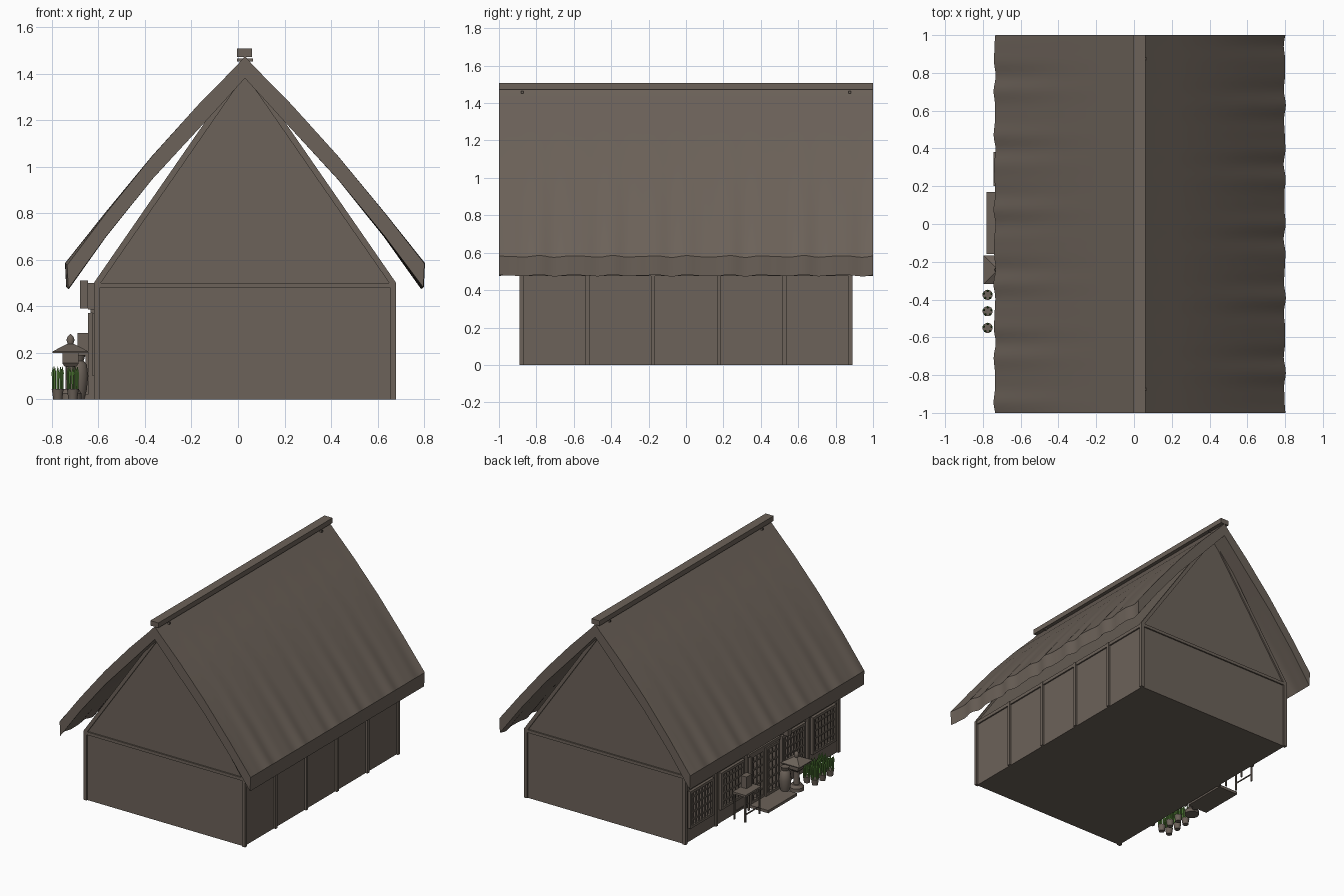
import bpy, bmesh, math
from mathutils import Matrix, Vector

cube = bpy.data.objects.get("Cube")
if cube:
    bpy.data.objects.remove(cube)


def material(name, rgb):
    m = bpy.data.materials.new(name)
    m.use_nodes = True
    m.diffuse_color = (*rgb, 1)
    m.node_tree.nodes["Principled BSDF"].inputs["Base Color"].default_value = (*rgb, 1)
    return m


BROWN = material("weathered brown", (0.15, 0.122, 0.1))
GREEN = material("leaf green", (0.11, 0.27, 0.05))


def finish(name, bm, mat=BROWN, smooth=False):
    bmesh.ops.recalc_face_normals(bm, faces=bm.faces)
    mesh = bpy.data.meshes.new(name)
    bm.to_mesh(mesh)
    bm.free()
    mesh.materials.append(mat)
    ob = bpy.data.objects.new(name, mesh)
    bpy.context.collection.objects.link(ob)
    if smooth:
        bpy.ops.object.select_all(action='DESELECT')
        ob.select_set(True)
        bpy.context.view_layer.objects.active = ob
        bpy.ops.object.shade_smooth_by_angle(angle=math.radians(35))
    return ob


def boxes(name, spans):
    """One object from boxes given as (x0, x1, y0, y1, z0, z1)."""
    bm = bmesh.new()
    for x0, x1, y0, y1, z0, z1 in spans:
        centre = Vector((x0 + x1, y0 + y1, z0 + z1)) / 2
        size = Matrix.Diagonal((x1 - x0, y1 - y0, z1 - z0, 1))
        bmesh.ops.create_cube(bm, size=1, matrix=Matrix.Translation(centre) @ size)
    return finish(name, bm)


def loft(name, rings, smooth=False):
    """Closed solid through rings of points."""
    bm = bmesh.new()
    loops = [[bm.verts.new(p) for p in ring] for ring in rings]
    n = len(loops[0])
    for a, b in zip(loops, loops[1:]):
        for i in range(n):
            j = (i + 1) % n
            bm.faces.new((a[i], a[j], b[j], b[i]))
    bm.faces.new(loops[0])
    bm.faces.new(loops[-1][::-1])
    return finish(name, bm, BROWN, smooth)


def prism(name, outline, y0, y1):
    return loft(name, [[(x, y, z) for x, z in outline] for y in (y0, y1)])


def turned(name, x, y, profile, sides=12):
    """Upright solid from (radius, z) pairs."""
    turn = math.pi / sides
    rings = [[(x + r * math.cos(turn * (2 * i + 1)), y + r * math.sin(turn * (2 * i + 1)), z)
              for i in range(sides)] for r, z in profile]
    return loft(name, rings, sides > 6)


# House body with gables
MID = 0.03
prism("house_body", [(-0.605, 0), (0.665, 0), (0.665, 0.5), (MID, 1.41), (-0.605, 0.5)], -0.88, 0.88)

# Timber frame: wall posts, gable beams and rafters
posts = [-0.879 + i * 0.3516 for i in range(6)]
for name, x0, x1 in (("left_posts", 0.655, 0.68), ("right_posts", -0.62, -0.595)):
    boxes(name, [(x0, x1, y - 0.011, y + 0.011, 0, 0.5) for y in posts])
boxes("side_beams", [(-0.615, -0.6, -0.88, 0.88, 0.475, 0.5), (0.66, 0.675, -0.88, 0.88, 0.475, 0.5)])
for end, y0, y1 in (("front", -0.89, -0.875), ("back", 0.875, 0.89)):
    boxes(end + "_gable_beam", [(-0.62, 0.68, y0, y1, 0.478, 0.5)])
    for side, s in (("left", 1), ("right", -1)):
        prism(f"{end}_{side}_rafter",
              [(MID + s * d, z) for d, z in ((0.65, 0.5), (0, 1.44), (0, 1.395), (0.62, 0.5))], y0, y1)

# Thatched roof with wavy eaves
outer = [(0.77, 0.58), (0.6, 0.8), (0.4, 1.045), (0.2, 1.267), (0.035, 1.435)]
inner = [(0.765, 0.478), (0.6, 0.7), (0.4, 0.945), (0.275, 1.08), (0.176, 1.187)]


def mirrored(half, top):
    return [(-d, z) for d, z in half] + [(0, top)] + [(d, z) for d, z in reversed(half)]


section = mirrored(outer, 1.475) + mirrored(inner, 1.38)[::-1]
rings = []
COUNT = 96
for k in range(COUNT + 1):
    y = -1 + 2 * k / COUNT
    ring = []
    for d, z in section:
        side = 1 if d > 0 else -1
        wave = math.sin(31 * y + side) + 0.5 * math.sin(49 * y + 2 * side)
        fade = (abs(d) / 0.77) ** 4
        ring.append((MID + d + side * (0.004 * wave - 0.002) * fade, y, z + 0.0035 * wave * fade))
    rings.append(ring)
loft("thatched_roof", rings, True)
boxes("ridge_cap", [(-0.005, 0.06, -1, 1, 1.472, 1.508)])
boxes("ridge_pegs", [(MID - 0.035, MID + 0.035, y - 0.006, y + 0.006, 1.452, 1.465) for y in (-0.875, 0.875)])


# Lattice windows and the sliding door on the right wall
def lattice(name, y0, y1, z0, z1, columns, rows, face):
    t = 0.005
    spans = [(face, -0.6, y0, y0 + 0.018, z0, z1), (face, -0.6, y1 - 0.018, y1, z0, z1),
             (face, -0.6, y0, y1, z0, z0 + 0.018), (face, -0.6, y0, y1, z1 - 0.018, z1)]
    for i in range(1, columns):
        y = y0 + (y1 - y0) * i / columns
        spans.append((face + 0.005, -0.6, y - t, y + t, z0, z1))
    for i in range(1, rows):
        z = z0 + (z1 - z0) * i / rows
        spans.append((face + 0.007, -0.6, y0, y1, z - t, z + t))
    boxes(name, spans)


for i in (0, 1, 3, 4):
    lattice(f"lattice_window_{i}", posts[i] + 0.04, posts[i + 1] - 0.04, 0.1, 0.37, 8, 5, -0.625)
for i in range(2):
    lattice(f"sliding_door_{i}", -0.16 + 0.16 * i, 0.16 * i, 0.02, 0.37, 4, 6, -0.645 + 0.012 * i)
boxes("door_lintel", [(-0.635, -0.6, -0.18, 0.18, 0.37, 0.39)])

# Doorstep
boxes("doorstep", [(-0.78, -0.62, -0.16, 0.17, 0, 0.02)])

# Hanging lamp beside the door
boxes("hanging_lamp", [(-0.68, -0.645, -0.24, -0.2, 0.39, 0.51), (-0.645, -0.6, -0.228, -0.212, 0.385, 0.5)])

# Stool with a box on it
boxes("stool", [(-0.745, -0.64, 0.2, 0.38, 0.185, 0.2)]
      + [(x, x + 0.01, y, y + 0.01, 0, 0.19) for x in (-0.742, -0.655) for y in (0.203, 0.367)]
      + [(x, x + 0.006, 0.21, 0.37, 0.05, 0.058) for x in (-0.74, -0.653)])
boxes("small_box", [(-0.69, -0.645, 0.23, 0.29, 0.2, 0.285)])

# Tall jar
turned("jar", -0.685, -0.16, [(0.025, 0), (0.036, 0.04), (0.043, 0.1), (0.036, 0.15), (0.022, 0.165), (0.03, 0.19)])

# Stone garden lantern
LX, LY = -0.72, -0.242
turned("lantern_base", LX, LY, [(0.05, 0), (0.05, 0.025), (0.035, 0.045)])
turned("lantern_column", LX, LY, [(0.022, 0.04), (0.02, 0.14)])
turned("lantern_light_box", LX, LY, [(0.035, 0.14), (0.05, 0.155), (0.05, 0.205)], 4)
turned("lantern_roof", LX, LY, [(0.108, 0.2), (0.108, 0.206), (0.022, 0.238)], 4)
turned("lantern_finial", LX, LY, [(0.012, 0.235), (0.018, 0.255), (0.013, 0.27), (0.002, 0.28)])

# Pots with upright green stalks
for row, x in enumerate((-0.775, -0.71)):
    for col, y in enumerate((-0.375, -0.462, -0.55)):
        turned(f"plant_pot_{row}_{col}", x, y, [(0.02, 0), (0.025, 0.035), (0.027, 0.045)])
        bm = bmesh.new()
        for i in range(5):
            a = math.tau * i / 5 + 0.3
            for low, high, r0, r1 in ((0.04, 0.115, 0.005, 0.007), (0.115, 0.14, 0.007, 0.001)):
                place = Matrix.Translation((x + 0.021 * math.cos(a), y + 0.021 * math.sin(a), (low + high) / 2))
                bmesh.ops.create_cone(bm, cap_ends=True, segments=6, radius1=r0, radius2=r1,
                                      depth=high - low, matrix=place)
        finish(f"plant_stalks_{row}_{col}", bm, GREEN)
